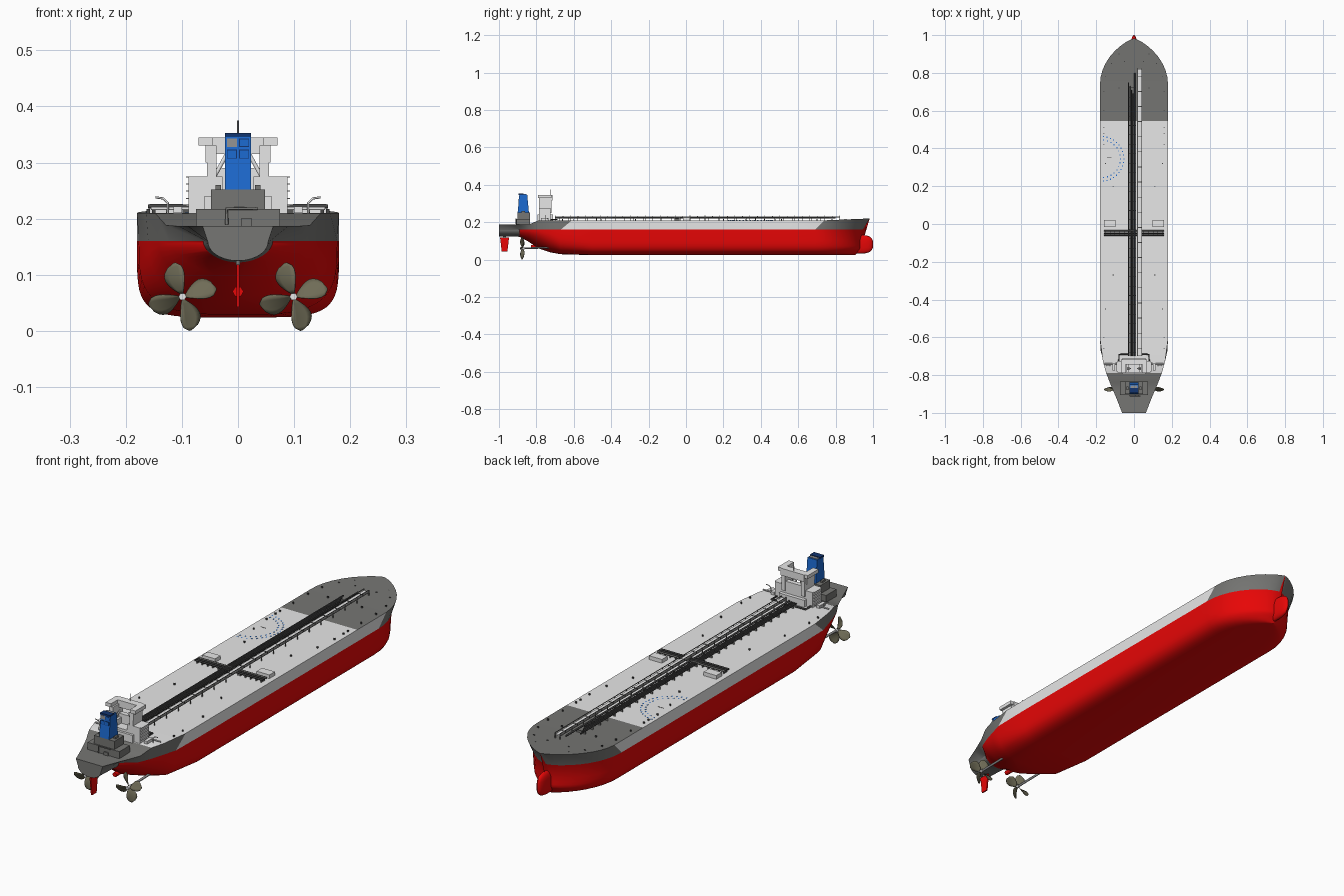
import bpy, bmesh
from math import sin, cos, pi, radians
from mathutils import Vector

cube = bpy.data.objects.get("Cube")
if cube:
    bpy.data.objects.remove(cube, do_unlink=True)


def material(name, r, g, b):
    m = bpy.data.materials.new(name)
    m.use_nodes = True
    m.diffuse_color = (r, g, b, 1)
    node = next(n for n in m.node_tree.nodes if n.type == 'BSDF_PRINCIPLED')
    node.inputs["Base Color"].default_value = (r, g, b, 1)
    return m


RED = material("hull red", .8, .002, .002)
WHITE = material("pale grey", .8, .8, .8)
GREY = material("dark grey", .18, .18, .172)
BLUE = material("funnel blue", .012, .145, .64)
NAVY = material("dark blue", .006, .035, .16)
BLACK = material("pipe charcoal", .06, .06, .06)
BRONZE = material("propeller bronze", .16, .15, .095)
STEEL = material("steel", .3, .3, .3)


def finish(bm, name, mats, smooth=None):
    bmesh.ops.recalc_face_normals(bm, faces=bm.faces)
    me = bpy.data.meshes.new(name)
    bm.to_mesh(me)
    bm.free()
    for m in mats:
        me.materials.append(m)
    if smooth:
        me.shade_smooth()
        me.set_sharp_from_angle(angle=radians(smooth))
    ob = bpy.data.objects.new(name, me)
    bpy.context.collection.objects.link(ob)
    return ob


def add_box(bm, x0, x1, y0, y1, z0, z1, taper=1):
    """Box between limits; taper scales its top along y."""
    cx, cy = (x0 + x1) / 2, (y0 + y1) / 2
    for v in bmesh.ops.create_cube(bm, size=1)["verts"]:
        t = taper if v.co.z > 0 else 1
        v.co = Vector((cx + v.co.x * (x1 - x0), cy + v.co.y * (y1 - y0) * t,
                       z0 + (v.co.z + .5) * (z1 - z0)))


def boxes(name, mat, items):
    bm = bmesh.new()
    for it in items:
        add_box(bm, *it)
    return finish(bm, name, [mat])


def both(*b):
    """A box and its mirror image across x = 0."""
    return [b, (-b[1], -b[0]) + b[2:]]


def tube(name, mat, pts, r):
    cu = bpy.data.curves.new(name, 'CURVE')
    cu.dimensions = '3D'
    cu.bevel_depth, cu.bevel_resolution, cu.use_fill_caps = r, 1, True
    sp = cu.splines.new('POLY')
    sp.points.add(len(pts) - 1)
    for p, co in zip(sp.points, pts):
        p.co = (*co, 1)
    cu.materials.append(mat)
    ob = bpy.data.objects.new(name, cu)
    bpy.context.collection.objects.link(ob)


# Hull: lofted half sections, mirrored
WL, N = .16, 14


def half(wd, ww, zk, zd, n):
    pts = [(wd, zd), (ww, WL)]
    for k in range(1, N + 1):
        a = k / N * pi / 2
        pts.append((ww * max(cos(a), 0) ** (2 / n) if k < N else 0,
                    WL - (WL - zk) * sin(a) ** (2 / n)))
    return pts


# y, deck-edge y, deck width, waterline width, keel, deck height, fullness
stations = [
    (-1, -1, .063, .054, .125, .187, 2),
    (-.93, -.93, .09, .057, .124, .187, 2),
    (-.89, -.89, .107, .062, .122, .187, 1.9),
    (-.84, -.84, .128, .122, .095, .188, 1.7),
    (-.79, -.79, .147, .142, .06, .209, 1.8),
    (-.73, -.73, .164, .16, .04, .21, 2.4),
    (-.67, -.61, .18, .177, .029, .21, 3.5),
    (-.5, -.5, .18, .18, .024, .21, 5),
    (.545, .545, .18, .18, .024, .21, 5),
    (.69, .74, .18, .18, .024, .21, 5)]
rings = []
for y, yd, *shape in stations:
    rings.append([(w, yd if i == 0 else y, z) for i, (w, z) in enumerate(half(*shape))])

# Bow: each waterline closes on its own stem position
mid = half(.18, .18, .024, .21, 5)
for s in (.15, .3, .45, .6, .72, .83, .92, .97, 1):
    ring = []
    for i, (w, z) in enumerate(mid):
        if i == 0:
            start, stem, e = .74, .982, .76
            z += .01 * s
        else:
            start, e = .69, .68
            stem = .945 if i == 1 else .935 - .03 * max(0, (.06 - z) / .036)
        ring.append((max(w * (1 - s * s) ** e, .001 if i < N + 1 else 0),
                     start + s * (stem - start), z))
    rings.append(ring)

bm = bmesh.new()
loops = [[bm.verts.new(p) for p in r] + [bm.verts.new((-x, y, z)) for x, y, z in r[-2::-1]]
         for r in rings]
for a, b in zip(loops, loops[1:]):
    L = len(a)
    for j in range(L):
        k = (j + 1) % L
        f = bm.faces.new((a[j], a[k], b[k], b[j]))
        c = f.calc_center_median()
        if j == L - 1:          # deck
            f.material_index = 1 if -.79 < c.y < .545 else 2
        elif j in (0, L - 2):   # topsides
            f.material_index = 1 if -.61 < c.y < .70 else 2
        else:
            f.material_index = 2 if c.y < -.89 else 0
bm.faces.new(loops[0]).material_index = 2
bm.faces.new(loops[-1])
hull = finish(bm, "hull", [RED, WHITE, GREY], 35)

# Bulbous bow: narrow and upright, blunt in front
bm = bmesh.new()
bmesh.ops.create_uvsphere(bm, u_segments=20, v_segments=14, radius=1)
for v in bm.verts:
    x, y, z = v.co
    y, z = (abs(c) ** .65 * (1 if c > 0 else -1) for c in (y, z))
    v.co = (x * .017, .92 + y * .08, .082 + z * .05)
finish(bm, "bulbous_bow", [RED], 40)

# Rudder, widening upward
boxes("rudder", RED, [(-.003, .003, -.985, -.955, .043, .118, 1.6)])
boxes("rudder_stock", GREY, [(-.004, .004, -.978, -.962, .116, .13)])


# Propellers with shafts
def propeller(name, cx):
    bm = bmesh.new()
    rows, cols = 9, 5
    for blade in range(4):
        a = radians(13 + 90 * blade)
        rad, tan = Vector((cos(a), 0, sin(a))), Vector((-sin(a), 0, cos(a)))
        grid = []
        for i in range(rows):
            t = i / (rows - 1)
            wid = .004 + .017 * sin(pi * t ** 1.2) ** .7 if t < 1 else .002
            p = radians(45 - 25 * t)
            row = []
            for j in range(cols):
                c = (j / (cols - 1) * 2 - 1) * wid
                co = rad * (.006 + .056 * t) + tan * (c * cos(p) + .006 * sin(pi * t))
                row.append(bm.verts.new(co + Vector((cx, -.875 + c * sin(p), .061))))
            grid.append(row)
        for r, q in zip(grid, grid[1:]):
            for j in range(cols - 1):
                bm.faces.new((r[j], r[j + 1], q[j + 1], q[j]))
    ob = finish(bm, name, [BRONZE], 40)
    mod = ob.modifiers.new("thickness", 'SOLIDIFY')
    mod.thickness, mod.offset = .0015, 0


for side, sx in (("left", 1), ("right", -1)):
    cx = sx * .099
    propeller(side + "_propeller", cx)
    tube(side + "_propeller_hub", WHITE, [(cx, -.888, .061), (cx, -.864, .061)], .007)
    tube(side + "_shaft", STEEL, [(cx, -.87, .061), (cx, -.66, .065)], .005)
tube("stern_tube", RED, [(0, -.83, .07), (0, -.74, .07)], .01)

# Engine house
boxes("engine_house", GREY, [(-.075, .075, -.905, -.835, .185, .217),
                             (-.048, .048, -.9, -.835, .217, .252)])
boxes("house_vents", GREY, both(.03, .04, -.88, -.86, .252, .26)
      + [(.005, .025, -.91, -.9, .187, .2)])
tube("exhaust_pipe", GREY, [(-.02, -.91, .19), (-.02, -.91, .218), (.035, -.91, .218)], .003)

# Funnel tapering fore and aft, with framed panels on its aft face
boxes("funnel", BLUE, [(-.023, .023, -.9, -.84, .252, .348, .7)])
boxes("funnel_cap", NAVY, [(-.0235, .0235, -.895, -.868, .346, .353)])
boxes("funnel_top", STEEL, [(-.019, .019, -.868, -.855, .347, .35)])
panels = both(.002, .02, -.8955, -.888, .307, .323) + [(.002, .02, -.893, -.886, .328, .343)]
boxes("panel_frames", NAVY, panels)
boxes("panel_faces", BLUE, [(a + .0015, b - .0015, c - .0005, d, e + .0015, f - .0015)
                            for a, b, c, d, e, f in panels])
boxes("funnel_grille", STEEL, [(-.02, -.002, -.893, -.886, .328, .343)])

# Accommodation block and bridge
boxes("accommodation", WHITE, [(-.088, .088, -.785, -.725, .207, .25),
                               (-.06, .06, -.795, -.71, .207, .24)]
      + both(.028, .088, -.785, -.725, .25, .275))
boxes("bridge_tower", WHITE, both(.038, .055, -.785, -.72, .25, .33)
      + [(-.055, .055, -.745, -.715, .315, .345), (-.04, .04, -.745, -.725, .25, .29)])
boxes("bridge_wings", WHITE, both(.045, .07, -.79, -.718, .33, .345)
      + both(.05, .058, -.785, -.73, .3, .33))
boxes("balconies", WHITE, [b for z in (.222, .235, .248, .261, .273)
                           for b in both(.086, .093, -.78, -.73, z, z + .002)])
for sx in (1, -1):
    tube("bridge_brace", WHITE, [(sx * .042, -.765, .275), (sx * .02, -.765, .315)], .004)
    tube("stern_davit", WHITE, [(sx * .125, -.75, .21), (sx * .125, -.75, .228),
                                (sx * .133, -.75, .236), (sx * .147, -.75, .238)], .002)
    tube("side_pipe", WHITE, [(sx * .085, -.74, .218), (sx * .155, -.74, .218)], .003)
    tube("forward_pipe", BLACK, [(sx * .08, -.75, .215), (sx * .08, -.69, .215),
                                 (sx * .03, -.69, .215)], .004)
boxes("lifeboats", WHITE, both(.1, .115, -.775, -.735, .21, .222))
tube("mast", STEEL, [(0, -.725, .345), (0, -.725, .375)], .0015)

# Cargo pipes along the deck
for i in range(4):
    x = -.029 + i * .0075
    tube("cargo_pipe", BLACK, [(x, -.7, .222), (x, .75 - .02 * i, .222)], .003)
tube("centre_pipe", BLACK, [(.004, -.7, .224), (.004, .8, .224)], .004)
boxes("pipe_supports", GREY, [(-.033, .01, -.68 + .05 * i, -.677 + .05 * i, .209, .22)
                              for i in range(29)])

# Raised catwalk with rails and posts
boxes("catwalk", WHITE, [(.02, .039, -.7, .82, .225, .231)])
boxes("catwalk_rails", GREY, [(x, x + .003, -.7, .82, z, z + .002)
                              for x in (.017, .039) for z in (.225, .235)])
boxes("catwalk_posts", GREY, [(x, x + .003, -.7 + .08 * i, -.697 + .08 * i, .209, .236)
                              for i in range(20) for x in (.017, .039)])
boxes("catwalk_joints", BLACK, [(.018, .041, -.66 + .08 * i, -.656 + .08 * i, .226, .232)
                                for i in range(19)])

# Cross manifold and drip trays
for y in (-.06, -.048, -.036):
    tube("manifold_pipe", BLACK if y < -.04 else GREY, [(-.16, y, .222), (.16, y, .222)], .004)
boxes("manifold_supports", GREY, [b for i in range(5)
                                  for b in both(.05 + .025 * i, .053 + .025 * i, -.062, -.036, .209, .22)])
boxes("drip_trays", WHITE, both(.098, .158, -.015, .022, .209, .226))

# Bollards and deck fittings
spots = [(.16, y) for y in (-.66, -.6, .42, .48, .51, .6, .7)]
spots += [(.15, .78), (.12, .85), (.08, .9), (.04, .94), (.08, .72), (.05, .86),
          (.11, -.27), (.11, .2), (.15, -.45), (.15, .32)]
boxes("bollards", BLACK, [b for x, y in spots
                          for b in both(x - .003, x + .003, y - .002, y + .002, .209, .217)])

# Landing circle: dashed rings and centre mark
bm = bmesh.new()
for r, count in ((.118, 19), (.1, 15)):
    for i in range(count):
        a = -pi / 2 + pi * (i + .5) / count
        x, y = -.172 + r * cos(a), .345 + r * sin(a)
        add_box(bm, x - .0025, x + .0025, y - .003, y + .003, .2095, .2106)
finish(bm, "landing_circle", [BLUE])
boxes("landing_mark", BLACK, [(-.142, -.118, .353, .356, .2095, .2106)])
